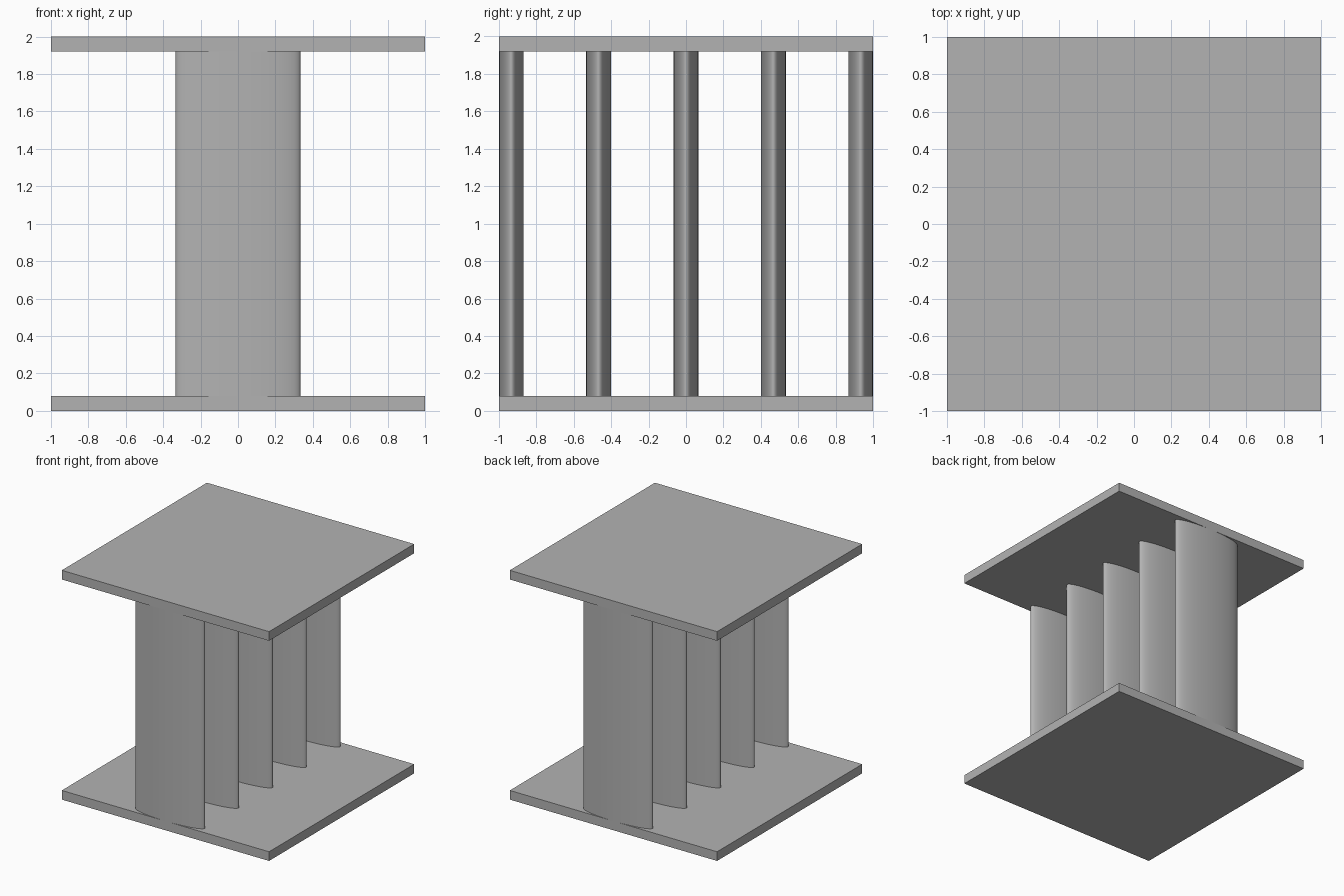
import bpy

cube = bpy.data.objects.get("Cube")
if cube:
    bpy.data.objects.remove(cube, do_unlink=True)

PLATE = 0.08
BLADE_LENGTH, BLADE_WIDTH = 0.667, 0.133
BLADES = 5

# Single plain grey
grey = bpy.data.materials.new("grey")
grey.use_nodes = True
colour = (0.45, 0.45, 0.45, 1)
grey.diffuse_color = colour
grey.node_tree.nodes["Principled BSDF"].inputs["Base Color"].default_value = colour


def finish(name, scale):
    obj = bpy.context.object
    obj.name = name
    obj.scale = scale
    bpy.ops.object.transform_apply(location=False, rotation=False, scale=True)
    obj.data.materials.append(grey)
    return obj


# Square end plates
for name, z in (("bottom_plate", PLATE / 2), ("top_plate", 2 - PLATE / 2)):
    bpy.ops.mesh.primitive_cube_add(size=1, location=(0, 0, z))
    finish(name, (2, 2, PLATE))

# Row of upright elliptical blades, the outer two flush with the plate edges
first = -1 + BLADE_WIDTH / 2
pitch = -2 * first / (BLADES - 1)
for i in range(BLADES):
    bpy.ops.mesh.primitive_cylinder_add(vertices=64, radius=0.5, depth=1,
                                        location=(0, first + i * pitch, 1))
    finish(f"blade_{i + 1}", (BLADE_LENGTH, BLADE_WIDTH, 2 - 2 * PLATE))
    bpy.ops.object.shade_smooth_by_angle()
